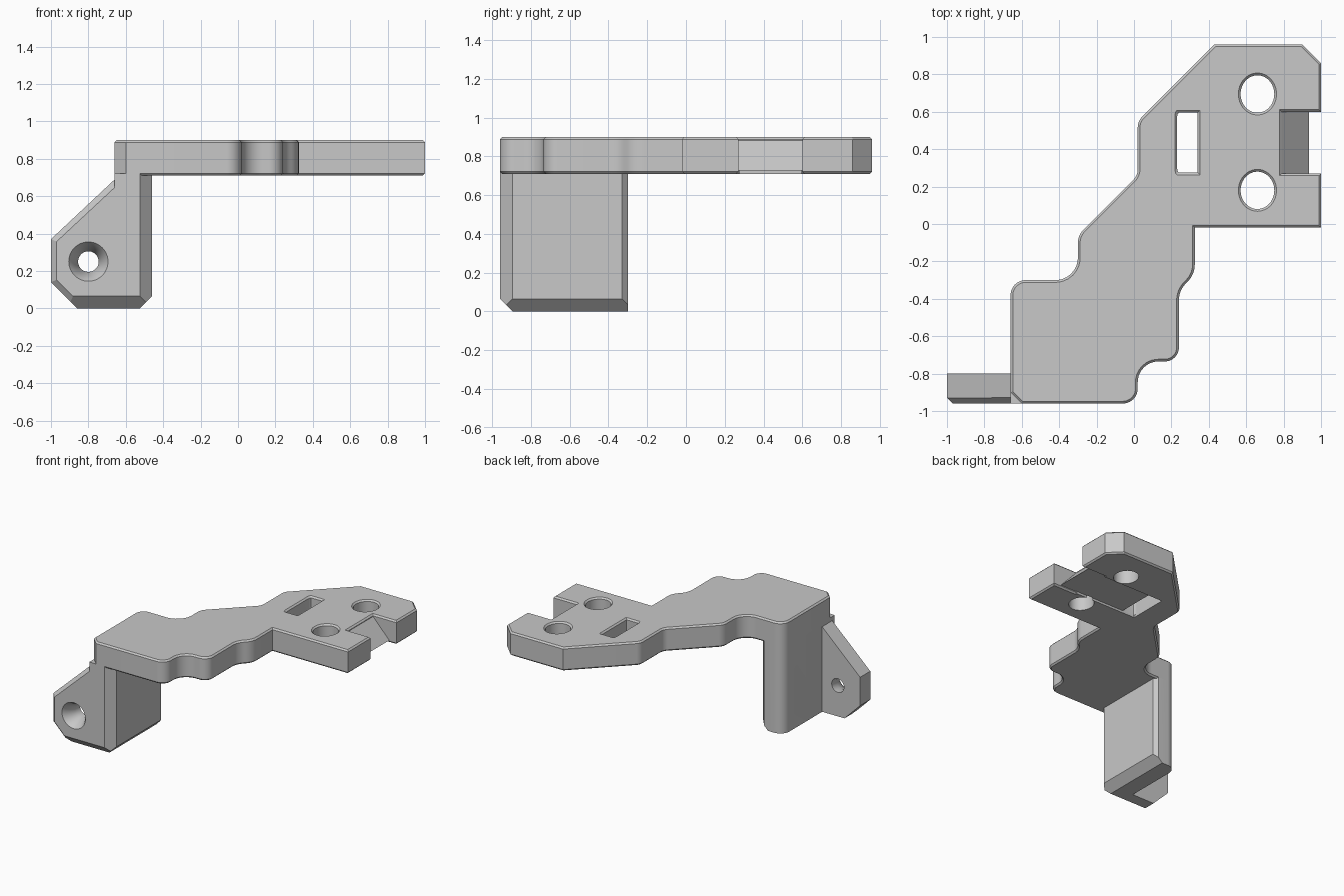
import bpy, bmesh, math
from mathutils import Vector, Matrix

cube = bpy.data.objects.get("Cube")
if cube:
    bpy.data.objects.remove(cube, do_unlink=True)

grey = bpy.data.materials.new("light_grey")
grey.use_nodes = True
grey.diffuse_color = (0.58, 0.58, 0.58, 1)
grey.node_tree.nodes["Principled BSDF"].inputs["Base Color"].default_value = (0.58, 0.58, 0.58, 1)


def fillet(corners, steps=8):
    """Round each (x, y, radius) corner of a closed outline."""
    pts = []
    for i, (x, y, r) in enumerate(corners):
        p = Vector((x, y))
        if not r:
            pts.append(p)
            continue
        a = (Vector(corners[i - 1][:2]) - p).normalized()
        b = (Vector(corners[(i + 1) % len(corners)][:2]) - p).normalized()
        half = a.angle(b) / 2
        c = p + (a + b).normalized() * (r / math.sin(half))
        reach = r / math.tan(half)
        start, end = p + a * reach - c, p + b * reach - c
        for k in range(steps + 1):
            pts.append(c + start.lerp(end, k / steps).normalized() * r)
    return pts


def loft(rings):
    """Solid through rings of (points, height), stacked along z."""
    bm = bmesh.new()
    loops = [[bm.verts.new((p[0], p[1], z)) for p in pts] for pts, z in rings]
    for low, high in zip(loops, loops[1:]):
        for i in range(len(low)):
            bm.faces.new((low[i - 1], low[i], high[i], high[i - 1]))
    bm.faces.new(loops[0])
    bm.faces.new(loops[-1])
    bmesh.ops.recalc_face_normals(bm, faces=bm.faces)
    return bm


def circle(r, n=48):
    return [(r * math.cos(t * math.tau / n), r * math.sin(t * math.tau / n)) for t in range(n)]


def slice_off(bm, point, normal):
    """Chamfer by removing everything beyond a plane."""
    geom = bm.verts[:] + bm.edges[:] + bm.faces[:]
    bmesh.ops.bisect_plane(bm, geom=geom, plane_co=point, plane_no=Vector(normal).normalized(),
                           clear_outer=True)
    rim = [e for e in bm.edges if e.is_boundary]
    bmesh.ops.edgeloop_fill(bm, edges=rim)
    bmesh.ops.recalc_face_normals(bm, faces=bm.faces)


def make(name, bm, matrix=None):
    if matrix:
        bm.transform(matrix)
        bmesh.ops.recalc_face_normals(bm, faces=bm.faces)
    mesh = bpy.data.meshes.new(name)
    bm.to_mesh(mesh)
    bm.free()
    mesh.materials.append(grey)
    ob = bpy.data.objects.new(name, mesh)
    bpy.context.collection.objects.link(ob)
    return ob


def activate(ob):
    bpy.ops.object.select_all(action='DESELECT')
    ob.select_set(True)
    bpy.context.view_layer.objects.active = ob


def combine(target, tool, operation='DIFFERENCE'):
    activate(target)
    mod = target.modifiers.new("join", 'BOOLEAN')
    mod.operation, mod.solver, mod.object = operation, 'EXACT', tool
    bpy.ops.object.modifier_apply(modifier=mod.name)
    bpy.data.objects.remove(tool, do_unlink=True)


def finish(ob):
    activate(ob)
    bpy.ops.object.shade_smooth_by_angle(angle=math.radians(30))


BOTTOM, TOP, RIM = 0.71, 0.90, 0.012

# Top plate with softened upper and lower rims
outline = fillet([
    (-.66, -.90, 0), (-.60, -.96, 0), (.02, -.96, .08), (.02, -.735, .11),
    (.24, -.735, .075), (.24, -.355, .13), (.325, -.27, .13), (.325, -.02, 0),
    (1, -.02, 0), (1, .27, 0), (.79, .27, 0), (.79, .60, 0), (1, .60, 0),
    (1, .86, 0), (.90, .96, 0), (.43, .96, 0), (.02, .55, .08), (.02, .26, .08),
    (-.30, -.06, .10), (-.30, -.30, .12), (-.66, -.30, .08)])
bm = loft([(outline, BOTTOM), (outline, TOP)])
rims = [e for e in bm.edges if abs(e.verts[0].co.z - e.verts[1].co.z) < 1e-4]
bmesh.ops.bevel(bm, geom=rims, offset=RIM, segments=1, affect='EDGES')
plate = make("top_plate", bm)


def opening(shape, cx, cy, hx, hy):
    """Through hole with a flared upper rim; shape is a unit outline."""
    rings = []
    for z, grow in ((BOTTOM - .1, 0), (TOP - RIM, 0), (TOP + RIM, 2 * RIM)):
        rings.append(([(cx + x * (hx + grow), cy + y * (hy + grow)) for x, y in shape], z))
    combine(plate, make("cutter", loft(rings)))


# Two oval holes and a rectangular slot
for y in (.18, .695):
    opening(circle(1), .66, y, .09, .10)
slot = fillet([(-1, -1, .2), (1, -1, 0), (1, 1, 0), (-1, 1, .2)], 4)
opening(slot, .285, .435, .055, .16)

# Shallow channel under the plate, from slot to notch
channel = [(.23, .275), (.85, .275), (.85, .595), (.23, .595)]
combine(plate, make("cutter", loft([(channel, BOTTOM - .1), (channel, .728)])))
finish(plate)

# Sloping ramp inside the notch
UPRIGHT = Matrix.Rotation(math.pi / 2, 4, 'X')      # outline (x, z), depth along -y
ramp_side = [(.76, .728), (.935, .728), (.785, .888), (.76, .888)]
ramp = make("notch_ramp", loft([(ramp_side, -.602), (ramp_side, -.268)]), UPRIGHT)
finish(ramp)

# Leg under the plate
footprint = fillet([(-.66, -.96, 0), (-.525, -.96, 0), (-.46, -.895, 0),
                    (-.46, -.33, 0), (-.49, -.30, 0), (-.66, -.30, .08)])
bm = loft([(footprint, 0), (footprint, BOTTOM + RIM)])
slice_off(bm, (-.46, 0, .065), (1, 0, -1))
slice_off(bm, (0, -.96, .065), (0, -1, -1))
leg = make("mounting_leg", bm)

# Front flange with chamfered edges
side = [(-1, .37), (-1, .14), (-.86, 0), (-.60, 0), (-.60, .745)]
bm = loft([(side, .80), (side, .96)])
bm.transform(UPRIGHT)
bmesh.ops.recalc_face_normals(bm, faces=bm.faces)
slice_off(bm, (0, -.96, .065), (0, -1, -1))
slice_off(bm, (-1, -.93, .3), (-1, -1, 0))
slice_off(bm, (-1, -.93, .37), (-.68, -1, .73))
slice_off(bm, (-1, -.93, .14), (-.707, -1, -.707))
combine(leg, make("front_flange", bm), 'UNION')

# Countersunk screw hole through the flange
sink = loft([(circle(.055), .7), (circle(.055), .86), (circle(.09), .94),
             (circle(.105), .96), (circle(.105), 1.05)])
combine(leg, make("cutter", sink, Matrix.Translation((-.80, 0, .25)) @ UPRIGHT))

# Counterbored screw hole through the leg
bore = loft([(circle(.055), -.8), (circle(.055), -.56), (circle(.10), -.56), (circle(.10), -.3)])
SIDEWAYS = Matrix.Rotation(math.pi / 2, 4, 'Y')
combine(leg, make("cutter", bore, Matrix.Translation((0, -.55, .25)) @ SIDEWAYS))
finish(leg)
